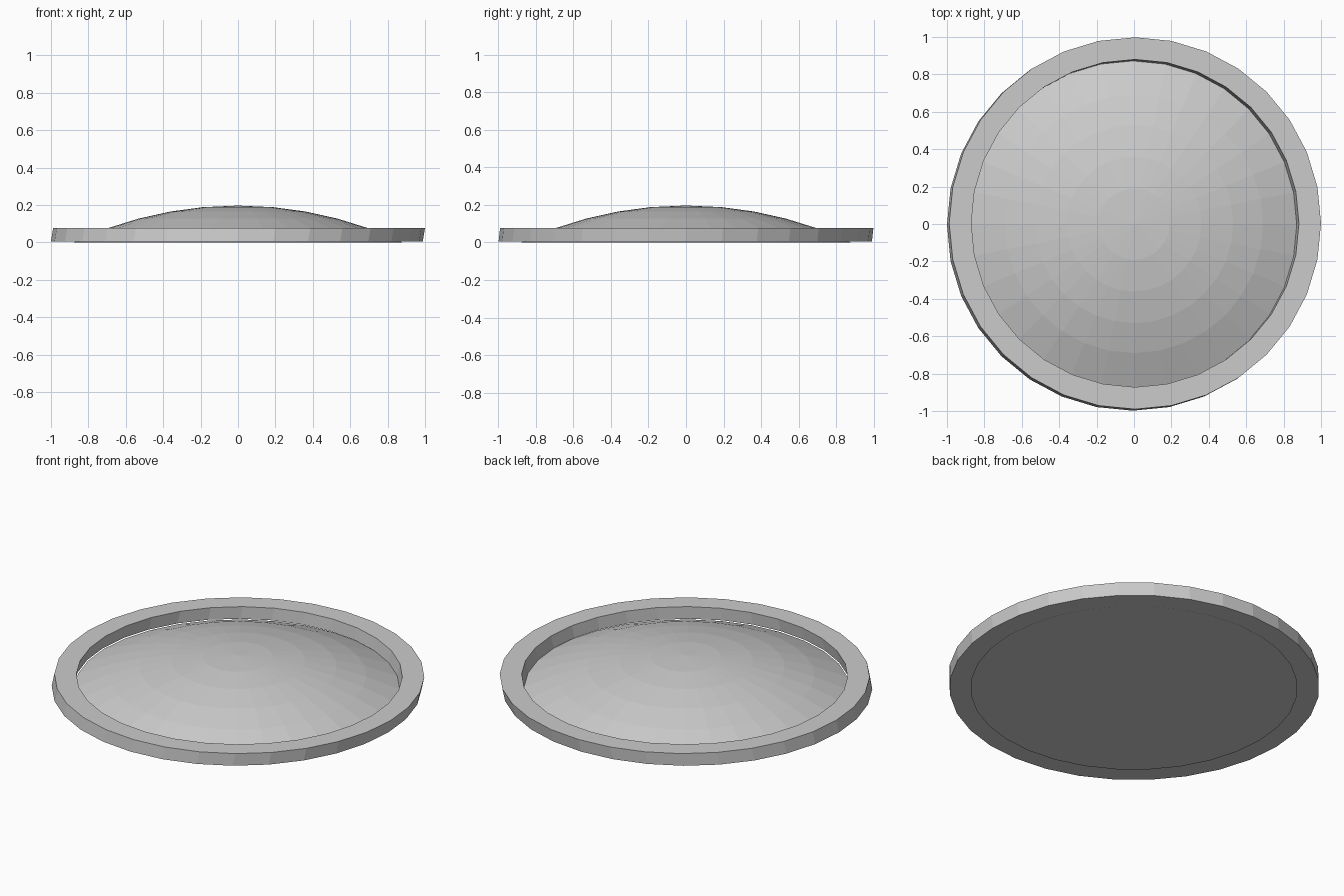
import bpy, bmesh
from math import cos, sin, tau, sqrt

if "Cube" in bpy.data.objects:
    bpy.data.objects.remove(bpy.data.objects["Cube"])

SIDES = 32

def circle(bm, r, z, cx=0.0, cy=0.0):
    return [bm.verts.new((cx + r * cos(tau * i / SIDES), cy + r * sin(tau * i / SIDES), z))
            for i in range(SIDES)]

def bridge(bm, a, b):
    for i in range(SIDES):
        j = (i + 1) % SIDES
        bm.faces.new((a[i], a[j], b[j], b[i]))

def finish(bm, name):
    bmesh.ops.recalc_face_normals(bm, faces=bm.faces[:])
    mesh = bpy.data.meshes.new(name)
    bm.to_mesh(mesh)
    bm.free()
    bpy.context.collection.objects.link(bpy.data.objects.new(name, mesh))

# Outer rim: flat band, very slightly skewed between bottom and top
bm = bmesh.new()
dx, dy = 0.006, 0.004
profile = [(0.994, 0.006, -1), (0.994, 0.078, 1), (0.876, 0.078, 1), (0.876, 0.006, -1)]
loops = [circle(bm, r, z, s * dx, s * dy) for r, z, s in profile]
for k in range(4):
    bridge(bm, loops[k], loops[(k + 1) % 4])
finish(bm, "rim")

# Dome: shallow spherical cap with a flat underside
bm = bmesh.new()
base, height = 0.88, 0.197
R = (base ** 2 + height ** 2) / (2 * height)
radii = [base, 0.69, 0.53, 0.36, 0.19]
rings = [circle(bm, r, sqrt(R * R - r * r) - R + height) for r in radii]
for a, b in zip(rings, rings[1:]):
    bridge(bm, a, b)
top = bm.verts.new((0, 0, height))
for i in range(SIDES):
    bm.faces.new((rings[-1][i], rings[-1][(i + 1) % SIDES], top))
bm.faces.new(rings[0][::-1])
finish(bm, "dome")
